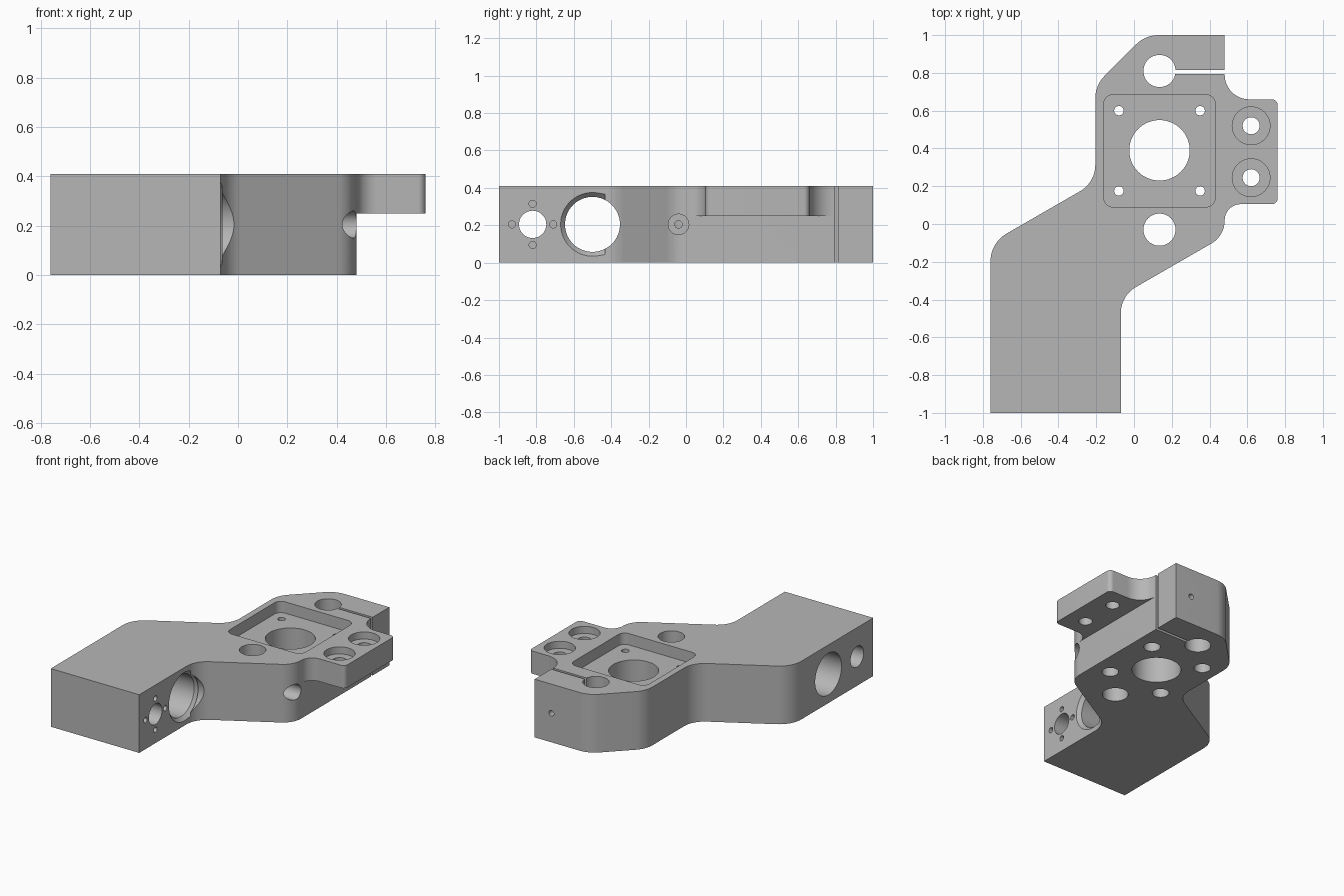
import bpy, bmesh, math
from mathutils import Matrix, Vector

cube = bpy.data.objects.get("Cube")
if cube:
    bpy.data.objects.remove(cube, do_unlink=True)

H = 0.41
MID = H / 2

grey = bpy.data.materials.new("machined grey")
grey.use_nodes = True
grey.diffuse_color = (0.47, 0.47, 0.47, 1)
grey.node_tree.nodes["Principled BSDF"].inputs["Base Color"].default_value = (0.47, 0.47, 0.47, 1)


def to_object(bm, name):
    bmesh.ops.recalc_face_normals(bm, faces=bm.faces[:])
    mesh = bpy.data.meshes.new(name)
    bm.to_mesh(mesh)
    bm.free()
    mesh.materials.append(grey)
    obj = bpy.data.objects.new(name, mesh)
    bpy.context.scene.collection.objects.link(obj)
    return obj


def rounded(corners, steps=10):
    """Outline with every (x, y, radius) corner replaced by an arc."""
    out = []
    for i, (x, y, r) in enumerate(corners):
        p = Vector((x, y))
        if r == 0:
            out.append(p)
            continue
        a = (Vector(corners[i - 1][:2]) - p).normalized()
        b = (Vector(corners[(i + 1) % len(corners)][:2]) - p).normalized()
        half = a.angle(b) / 2
        centre = p + (a + b).normalized() * r / math.sin(half)
        start = p + a * r / math.tan(half) - centre
        end = p + b * r / math.tan(half) - centre
        sweep = math.pi - 2 * half
        for k in range(steps + 1):
            t = k / steps
            out.append(centre + (start * math.sin((1 - t) * sweep)
                                 + end * math.sin(t * sweep)) / math.sin(sweep))
    return out


def prism(name, corners, z0, z1):
    bm = bmesh.new()
    face = bm.faces.new([bm.verts.new((p.x, p.y, z0)) for p in rounded(corners)])
    top = bmesh.ops.extrude_face_region(bm, geom=[face])["geom"]
    bmesh.ops.translate(bm, vec=(0, 0, z1 - z0),
                        verts=[v for v in top if isinstance(v, bmesh.types.BMVert)])
    return to_object(bm, name)


def box(x0, x1, y0, y1, r=0):
    return [(x0, y0, r), (x1, y0, r), (x1, y1, r), (x0, y1, r)]


def drill(start, end, r, r_end=None, sides=48):
    """Cylinder or cone between two points."""
    a, b = Vector(start), Vector(end)
    bm = bmesh.new()
    turn = (b - a).to_track_quat("Z", "Y").to_matrix().to_4x4()
    bmesh.ops.create_cone(bm, cap_ends=True, segments=sides, radius1=r,
                          radius2=r if r_end is None else r_end,
                          depth=(b - a).length,
                          matrix=Matrix.Translation((a + b) / 2) @ turn)
    return to_object(bm, "cutter")


def cut(cutter):
    cutter.hide_render = True
    mod = body.modifiers.new("cut", "BOOLEAN")
    mod.operation = "DIFFERENCE"
    mod.solver = "EXACT"
    mod.object = cutter
    bpy.ops.object.modifier_apply(modifier=mod.name)
    bpy.data.objects.remove(cutter, do_unlink=True)


# Cranked block with side ear
body = prism("clamp_block", [
    (-0.76, -1, 0), (-0.07, -1, 0), (-0.07, -0.38, 0.16), (0.48, -0.063, 0.14),
    (0.48, 0.105, 0.085), (0.76, 0.105, 0.03), (0.76, 0.66, 0.03),
    (0.48, 0.66, 0.13), (0.48, 1, 0), (0.06, 1, 0.17), (-0.205, 0.735, 0.17),
    (-0.205, 0.22, 0.16), (-0.76, -0.10, 0.17)], 0, H)
bpy.context.view_layer.objects.active = body
body.select_set(True)

# Space below the ear
cut(prism("cutter", box(0.48, 0.9, 0.02, 0.79), -0.1, 0.25))

# Square pocket with central bore and corner screw holes
cut(prism("cutter", box(-0.16, 0.43, 0.09, 0.685, 0.05), H - 0.08, H + 0.1))
cut(drill((0.135, 0.39, -0.1), (0.135, 0.39, 0.5), 0.16, sides=64))
for x in (-0.08, 0.35):
    for y in (0.175, 0.60):
        cut(drill((x, y, -0.1), (x, y, 0.5), 0.025, sides=24))
        cut(drill((x, y, -0.1), (x, y, 0.2), 0.055, sides=32))

# Rod holes and clamping slit
for y in (-0.03, 0.81):
    cut(drill((0.135, y, -0.1), (0.135, y, 0.5), 0.085))
cut(prism("cutter", box(0.15, 0.6, 0.795, 0.815), -0.1, 0.5))

# Counterbored ear holes
for y in (0.245, 0.52):
    cut(drill((0.62, y, 0.1), (0.62, y, 0.5), 0.045, sides=32))
    cut(drill((0.62, y, H - 0.05), (0.62, y, 0.5), 0.10))

# Large cross bore with chamfered mouth
cut(drill((-0.9, -0.5, MID), (0.2, -0.5, MID), 0.147, sides=64))
cut(drill((-0.095, -0.5, MID), (-0.065, -0.5, MID), 0.147, 0.175, sides=64))

# Small cross bore with ring of blind holes
cut(drill((-0.9, -0.82, MID), (0.1, -0.82, MID), 0.073))
for dy, dz in ((0.11, 0), (-0.11, 0), (0, 0.11), (0, -0.11)):
    cut(drill((-0.22, -0.82 + dy, MID + dz), (0.1, -0.82 + dy, MID + dz), 0.019, sides=20))

# Side set screw hole and rear clamp screw hole
cut(drill((0.36, -0.04, MID), (0.6, -0.04, MID), 0.055, sides=32))
cut(drill((0.135, -0.04, MID), (0.5, -0.04, MID), 0.02, sides=20))
cut(drill((0.35, 0.7, MID), (0.35, 1.1, MID), 0.02, sides=20))

bpy.ops.object.shade_smooth_by_angle(angle=math.radians(30))
